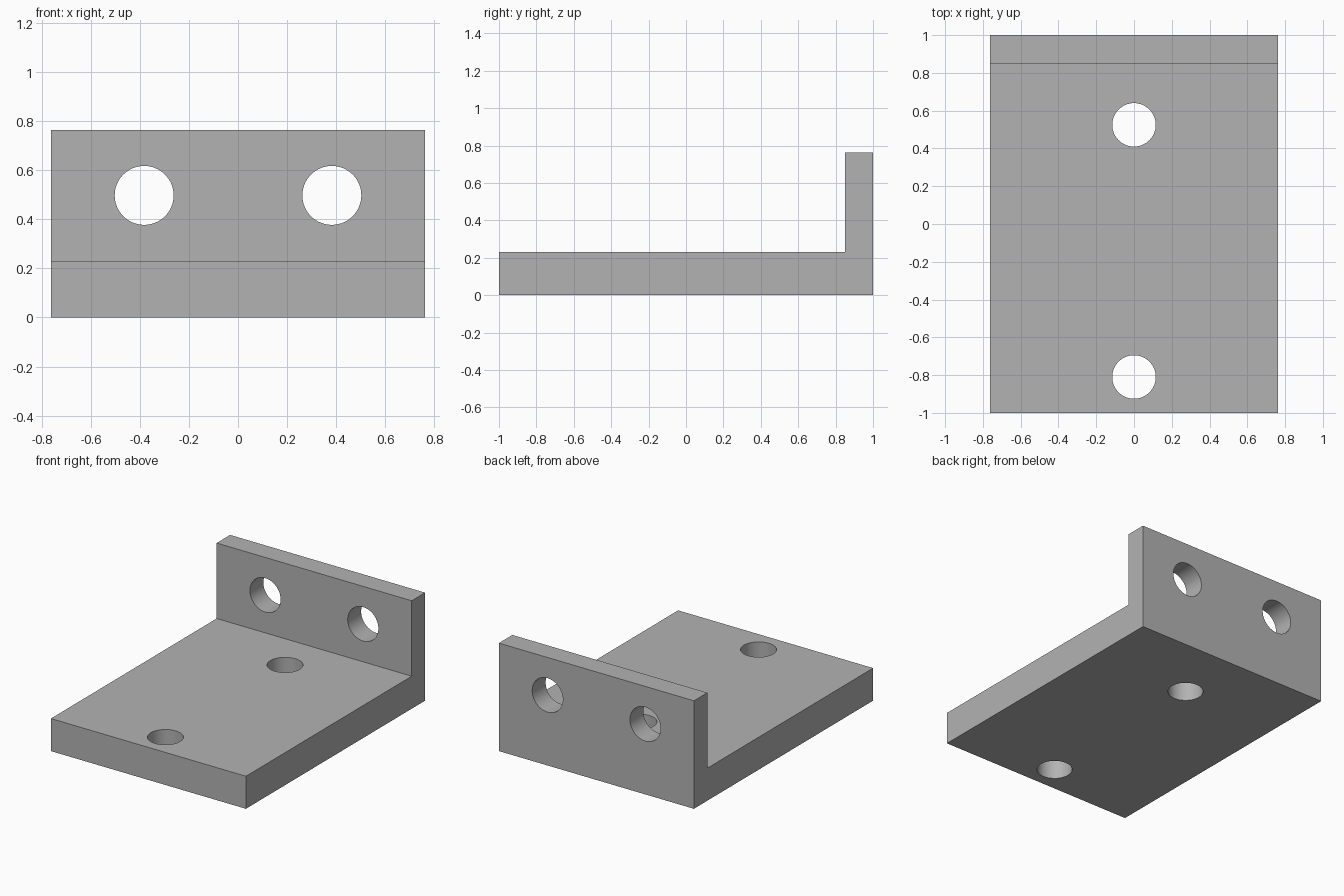
import bpy
import bmesh
import math

cube = bpy.data.objects.get("Cube")
if cube:
    bpy.data.objects.remove(cube, do_unlink=True)

# Single grey material
grey = bpy.data.materials.new("plain grey")
grey.use_nodes = True
colour = (0.45, 0.45, 0.45, 1)
grey.diffuse_color = colour
grey.node_tree.nodes["Principled BSDF"].inputs["Base Color"].default_value = colour

HALF_WIDTH = 0.762
HEIGHT = 0.763
PLATE_TOP = 0.23
WALL_FRONT = 0.85


def make_bracket():
    """L-shaped side profile extruded across the width."""
    profile = [(-1, 0), (1, 0), (1, HEIGHT), (WALL_FRONT, HEIGHT),
               (WALL_FRONT, PLATE_TOP), (-1, PLATE_TOP)]
    bm = bmesh.new()
    face = bm.faces.new([bm.verts.new((-HALF_WIDTH, y, z)) for y, z in profile])
    extruded = bmesh.ops.extrude_face_region(bm, geom=[face])["geom"]
    verts = [g for g in extruded if isinstance(g, bmesh.types.BMVert)]
    bmesh.ops.translate(bm, verts=verts, vec=(2 * HALF_WIDTH, 0, 0))
    bmesh.ops.recalc_face_normals(bm, faces=bm.faces)
    mesh = bpy.data.meshes.new("angle_bracket")
    bm.to_mesh(mesh)
    bm.free()
    mesh.materials.append(grey)
    obj = bpy.data.objects.new("angle_bracket", mesh)
    bpy.context.collection.objects.link(obj)
    return obj


def drill(target, location, radius, depth, tilt=0):
    """Cut a round hole through the target."""
    bpy.ops.mesh.primitive_cylinder_add(vertices=64, radius=radius, depth=depth,
                                        location=location, rotation=(tilt, 0, 0))
    cutter = bpy.context.object
    cutter.name = "hole_cutter"
    cutter.hide_render = True
    cutter.data.materials.append(grey)
    mod = target.modifiers.new("hole", "BOOLEAN")
    mod.operation = "DIFFERENCE"
    mod.solver = "EXACT"
    mod.object = cutter
    bpy.ops.object.select_all(action="DESELECT")
    bpy.context.view_layer.objects.active = target
    target.select_set(True)
    bpy.ops.object.modifier_apply(modifier=mod.name)
    bpy.data.objects.remove(cutter, do_unlink=True)


bracket = make_bracket()

# Mounting holes through the base plate
for y in (-0.81, 0.525):
    drill(bracket, (0, y, PLATE_TOP / 2), 0.115, 0.5)

# Pair of holes through the upright wall
for x in (-0.382, 0.382):
    drill(bracket, (x, 0.925, 0.497), 0.12, 0.4, math.pi / 2)

# Smooth bores, sharp edges
bpy.ops.object.shade_smooth_by_angle(angle=math.radians(30))
